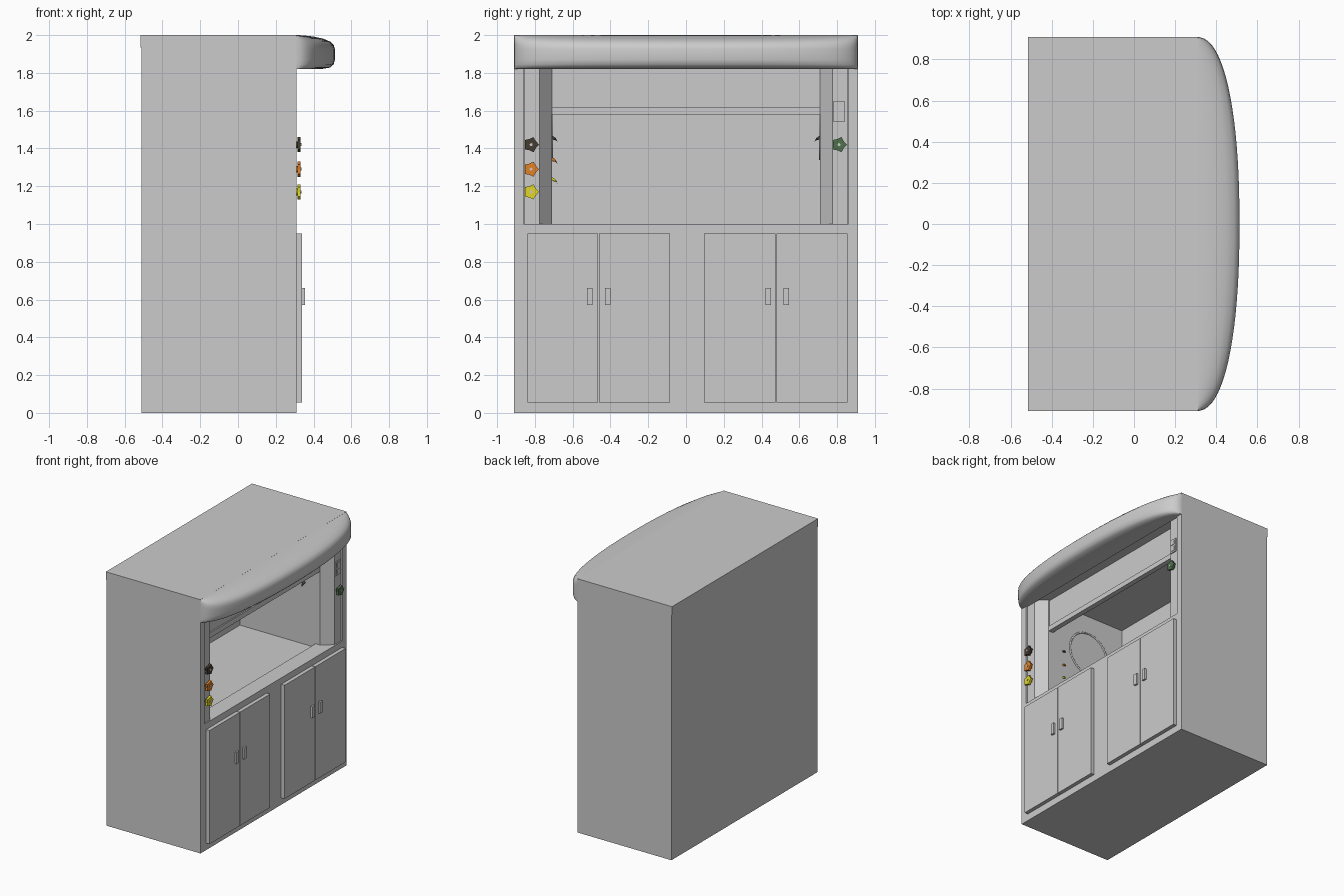
import bpy, bmesh, math
from mathutils import Vector

if "Cube" in bpy.data.objects:
    bpy.data.objects.remove(bpy.data.objects["Cube"])


def make(name, verts, faces, color=None):
    me = bpy.data.meshes.new(name)
    me.from_pydata(verts, [], faces)
    bm = bmesh.new()
    bm.from_mesh(me)
    bmesh.ops.remove_doubles(bm, verts=bm.verts, dist=1e-5)
    bmesh.ops.recalc_face_normals(bm, faces=bm.faces)
    bm.to_mesh(me)
    bm.free()
    ob = bpy.data.objects.new(name, me)
    bpy.context.collection.objects.link(ob)
    if color:
        me.materials.append(color)
    return ob


def prism(name, pts, axis, a, b, color=None):
    """Extrude a 2D outline along x or z."""
    put = (lambda p, t: (t, p[0], p[1])) if axis == 'x' else (lambda p, t: (p[0], p[1], t))
    n = len(pts)
    verts = [put(p, a) for p in pts] + [put(p, b) for p in pts]
    faces = [list(range(n)), list(range(n, 2 * n))]
    faces += [(i, (i + 1) % n, n + (i + 1) % n, n + i) for i in range(n)]
    return make(name, verts, faces, color)


def box(name, x0, x1, y0, y1, z0, z1):
    return prism(name, [(x0, y0), (x1, y0), (x1, y1), (x0, y1)], 'z', z0, z1)


def smooth(ob, angle):
    bpy.context.view_layer.objects.active = ob
    bpy.ops.object.select_all(action='DESELECT')
    ob.select_set(True)
    bpy.ops.object.shade_smooth_by_angle(angle=math.radians(angle))


def paint(name, rgb):
    m = bpy.data.materials.new(name)
    m.diffuse_color = (*rgb, 1)
    m.use_nodes = True
    m.node_tree.nodes["Principled BSDF"].inputs["Base Color"].default_value = m.diffuse_color
    return m


# Cabinet shell
box("base_cabinet", -0.51, 0.31, -0.86, 0.86, 0, 0.97)
box("front_sill", 0.18, 0.31, -0.86, 0.86, 0.97, 1.0)
box("back_panel", -0.51, -0.48, -0.86, 0.86, 0.97, 1.84)
box("roof_slab", -0.51, 0.31, -0.86, 0.86, 1.84, 1.935)
box("top_cap", -0.515, 0.31, -0.91, 0.91, 1.935, 2.0)

for s, side in ((-1, "left"), (1, "right")):
    box(side + "_outer_panel", -0.51, 0.31, s * 0.86, s * 0.91, 0, 1.935)
    # Inner wall with angled front pillar
    prism(side + "_inner_wall",
          [(-0.48, s * 0.71), (0.22, s * 0.71), (0.30, s * 0.775), (0.30, s * 0.855), (-0.48, s * 0.855)],
          'z', 0.97, 1.84)
    # Round port ring on the inner wall
    bpy.ops.mesh.primitive_torus_add(major_radius=0.175, minor_radius=0.007, major_segments=40,
                                     minor_segments=8, location=(-0.16, s * 0.71, 1.52),
                                     rotation=(math.pi / 2, 0, 0))
    ring = bpy.context.object
    ring.name = side + "_port_ring"
    smooth(ring, 60)

# Sliding sash with bottom rail
box("sash_panel", 0.19, 0.21, -0.71, 0.71, 1.62, 1.84)
box("sash_rail", 0.18, 0.22, -0.71, 0.71, 1.58, 1.62)

# Bullnose canopy: bowed outline lofted through a rounded profile
N = 40
bow = []
for i in range(N + 1):
    t = math.pi * i / N
    c, sn = math.cos(t), math.sin(t)
    bow.append((abs(sn) ** 0.85 * 0.213, 0.91 * math.copysign(abs(c) ** 0.9, c)))
profile = [(0, 1.82), (0.65, 1.82), (0.88, 1.828), (0.97, 1.845), (1, 1.87), (1, 1.925), (0.97, 1.948),
           (0.88, 1.966), (0.7, 1.982), (0.45, 1.993), (0.2, 1.999), (0, 2.0)]
verts = [(0.30 + x * k, y, z) for k, z in profile for x, y in bow]
W = N + 1
faces = [(r * W + i, r * W + i + 1, (r + 1) * W + i + 1, (r + 1) * W + i)
         for r in range(len(profile) - 1) for i in range(N)]
faces += [(r * W, (r + 1) * W, (r + 1) * W + N, r * W + N) for r in range(len(profile) - 1)]
smooth(make("canopy_bullnose", verts, faces), 50)

# Doors and handles
for i, (y0, y1, h) in enumerate(((-0.84, -0.465, -0.51), (-0.46, -0.085, -0.415),
                                 (0.095, 0.473, 0.435), (0.478, 0.855, 0.53))):
    box(f"door_{i + 1}", 0.31, 0.34, y0, y1, 0.055, 0.95)
    box(f"door_handle_{i + 1}", 0.34, 0.355, h - 0.015, h + 0.015, 0.57, 0.66)

# Double socket on the right pillar
box("socket_plate", 0.30, 0.308, 0.78, 0.84, 1.54, 1.65)
for z in (1.57, 1.62):
    box("socket_insert", 0.308, 0.311, 0.793, 0.827, z - 0.018, z + 0.018)

# Star-shaped valve knobs, each with a matching nozzle inside
for name, rgb, y, z, nz in (("dark", (0.06, 0.045, 0.03), -0.82, 1.42, 1.45),
                            ("orange", (0.75, 0.22, 0.02), -0.82, 1.29, 1.335),
                            ("yellow", (0.75, 0.68, 0.02), -0.82, 1.17, 1.23),
                            ("green", (0.08, 0.16, 0.07), 0.81, 1.42, 1.45)):
    mat = paint(name + "_paint", rgb)
    star = []
    for k in range(10):
        r = 0.042 if k % 2 == 0 else 0.031
        star.append((y + r * math.cos(k * math.pi / 5), z + r * math.sin(k * math.pi / 5)))
    disc = [(math.cos(k * math.pi / 6), math.sin(k * math.pi / 6)) for k in range(12)]
    prism(name + "_knob", star, 'x', 0.315, 0.332, mat)
    prism(name + "_knob_stem", [(y + 0.018 * a, z + 0.018 * b) for a, b in disc], 'x', 0.30, 0.315, mat)
    prism(name + "_knob_hub", [(y + 0.008 * a, z + 0.008 * b) for a, b in disc], 'x', 0.332, 0.336)
    # Hooked, tapering nozzle
    s = math.copysign(1, y)
    path = [(0.71, 0.008, 0.011), (0.697, 0.004, 0.009), (0.688, -0.002, 0.007), (0.682, -0.012, 0.004)]
    verts = [(0.08 + r * a, s * (py + r * b * 0.3), nz + pz + r * b) for py, pz, r in path for a, b in disc]
    faces = [(j * 12 + k, j * 12 + (k + 1) % 12, j * 12 + 12 + (k + 1) % 12, j * 12 + 12 + k)
             for j in range(3) for k in range(12)]
    faces += [list(range(12)), list(range(36, 48))]
    smooth(make(name + "_nozzle", verts, faces, paint("nozzle_dark", (0.05, 0.05, 0.04)) if name == "green" else mat), 50)
